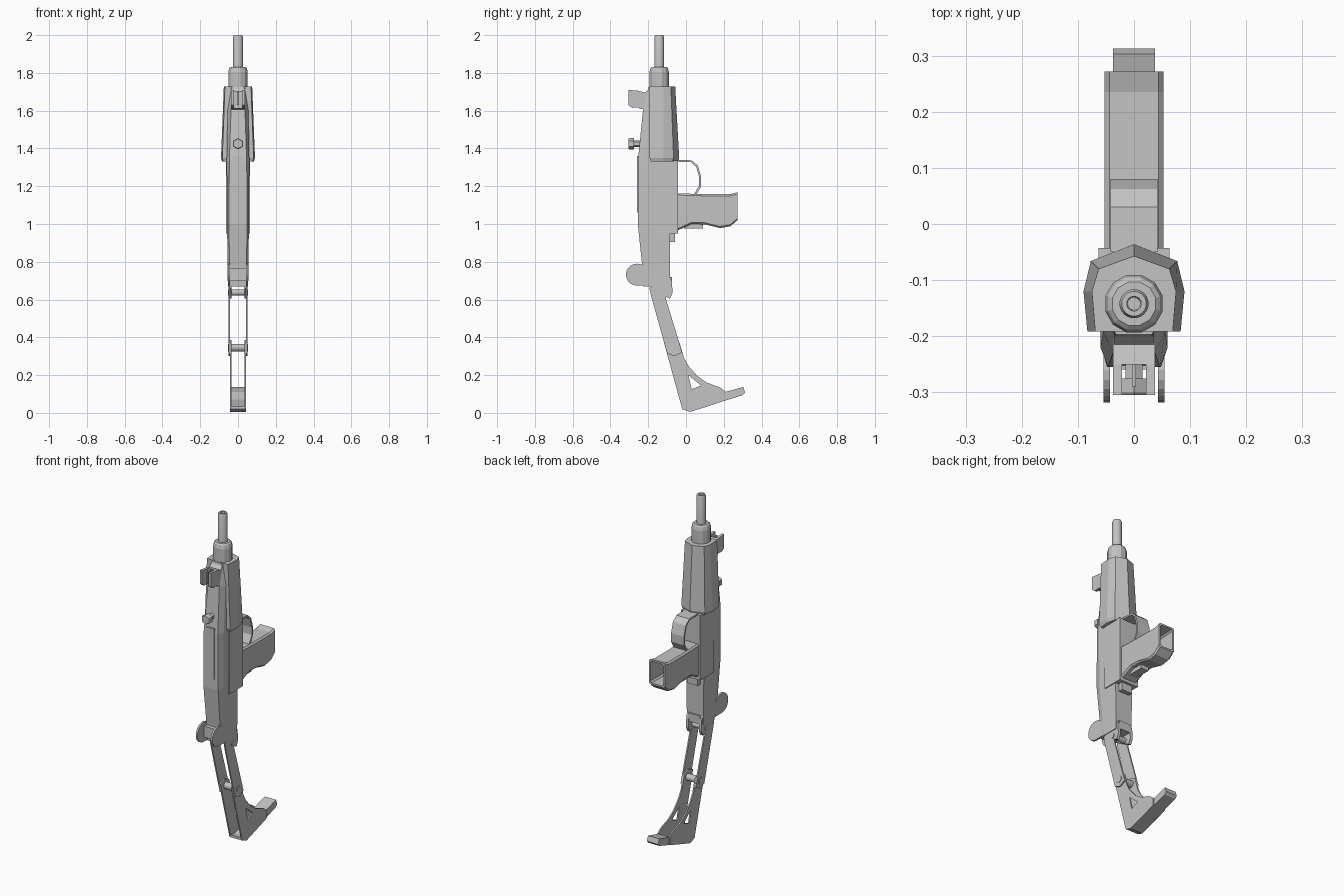
import bpy, bmesh, math
from mathutils import Matrix, Vector

cube = bpy.data.objects.get("Cube")
if cube:
    bpy.data.objects.remove(cube, do_unlink=True)

# Single flat grey
grey = bpy.data.materials.new("plain_grey")
grey.use_nodes = True
tone = (0.55, 0.55, 0.55, 1)
grey.diffuse_color = tone
grey.node_tree.nodes["Principled BSDF"].inputs["Base Color"].default_value = tone


def finish(name, bm):
    bmesh.ops.recalc_face_normals(bm, faces=bm.faces)
    mesh = bpy.data.meshes.new(name)
    bm.to_mesh(mesh)
    bm.free()
    mesh.materials.append(grey)
    obj = bpy.data.objects.new(name, mesh)
    bpy.context.collection.objects.link(obj)
    return obj


def loft(name, rings):
    """Skin a list of equal closed rings and cap both ends."""
    bm = bmesh.new()
    rows = [[bm.verts.new(p) for p in ring] for ring in rings]
    n = len(rows[0])
    for a, b in zip(rows, rows[1:]):
        for i in range(n):
            j = (i + 1) % n
            bm.faces.new((a[i], a[j], b[j], b[i]))
    bm.faces.new(rows[0])
    bm.faces.new(rows[-1])
    return finish(name, bm)


def plate(name, outline, x0, x1):
    """Extrude a side outline of (y, z) points from x0 to x1."""
    return loft(name, [[(x, y, z) for y, z in outline] for x in (x0, x1)])


def pair(name, outline, x0, x1):
    return [plate("left_" + name, outline, x0, x1),
            plate("right_" + name, outline, -x1, -x0)]


def box(name, x, y0, y1, z0, z1):
    return plate(name, [(y0, z0), (y1, z0), (y1, z1), (y0, z1)], -x, x)


def lathe(name, profile, y, sides):
    rings = [[(r * math.cos(t), y + r * math.sin(t), z)
              for t in [2 * math.pi * (k + 0.5) / sides for k in range(sides)]]
             for r, z in profile]
    return loft(name, rings)


def pin(name, y, z, r, half, sides=12):
    ring = [(y + r * math.cos(2 * math.pi * k / sides),
             z + r * math.sin(2 * math.pi * k / sides)) for k in range(sides)]
    return plate(name, ring, -half, half)


def mirrored(half):
    return half + [(-x, y) for x, y in reversed(half) if x > 0]


def smooth(obj):
    bpy.ops.object.select_all(action='DESELECT')
    obj.select_set(True)
    bpy.context.view_layer.objects.active = obj
    bpy.ops.object.shade_smooth_by_angle(angle=math.radians(40))


# Barrel with a hollow muzzle, and its nut
smooth(lathe("barrel", [(0.026, 1.7), (0.026, 1.99), (0.022, 2.0), (0.013, 2.0),
                        (0.011, 1.9)], -0.142, 20))
lathe("barrel_nut", [(0.053, 1.7), (0.053, 1.805), (0.048, 1.825), (0.04, 1.832)],
      -0.142, 12)

# Receiver: height, front y, front half width, side half width
sections = [(0.67, -0.225, 0.045, 0.054), (0.78, -0.232, 0.045, 0.055),
            (1.0, -0.255, 0.048, 0.058), (1.33, -0.255, 0.046, 0.06),
            (1.6, -0.228, 0.037, 0.055), (1.725, -0.197, 0.032, 0.05)]
loft("receiver", [[(x, y, z) for x, y in mirrored(
    [(wf, yf), (w, yf + 0.035), (w, -0.085)])] for z, yf, wf, w in sections])
box("receiver_cover", 0.025, -0.259, -0.24, 1.06, 1.36)

# Lower frame behind the receiver
box("lower_frame", 0.063, -0.17, -0.043, 0.95, 1.335)
box("frame_latch", 0.035, -0.1, -0.058, 0.905, 0.96)

# Faceted handguard, flaring toward the bottom
low = [(0, -0.036), (0.077, -0.066), (0.09, -0.12), (0.083, -0.192)]
top = [(0, -0.057), (0.063, -0.08), (0.075, -0.12), (0.069, -0.192)]
bottom = [(x * 0.93, y - 0.006) for x, y in low[:3]] + [(0.077, -0.185)]
loft("handguard", [[(x, y, z) for x, y in mirrored(half)]
                   for half, z in ((bottom, 1.33), (low, 1.35), (top, 1.728))])

# Front sight: solid foot, two ears and a post
foot = [(-0.25, 1.612), (-0.19, 1.6), (-0.19, 1.725), (-0.215, 1.695), (-0.25, 1.705)]
ear = [(-0.305, 1.63), (-0.285, 1.615), (-0.225, 1.62), (-0.2, 1.7),
       (-0.215, 1.695), (-0.25, 1.705), (-0.305, 1.71)]
plate("front_sight_foot", foot, -0.036, 0.036)
pair("front_sight_ear", ear, 0.021, 0.037)
box("front_sight_post", 0.004, -0.29, -0.24, 1.63, 1.7)

# Rear sight: rounded ears and a leaf between them
arc = [(-0.26 + 0.058 * math.cos(a), 0.732 + 0.058 * math.sin(a))
       for a in [math.pi * (0.5 + k / 10) for k in range(11)]]
pair("rear_sight_ear", arc + [(-0.2, 0.674), (-0.2, 0.76), (-0.23, 0.785)], 0.043, 0.054)
box("rear_sight_leaf", 0.044, -0.255, -0.2, 0.7, 0.765)


# Hexagonal charging knob on a stem
def hexagon(r, y):
    return [(r * math.sin(k * math.pi / 3), y, 1.425 + r * math.cos(k * math.pi / 3))
            for k in range(6)]


loft("charging_knob", [hexagon(0.018, -0.24), hexagon(0.018, -0.275),
                       hexagon(0.03, -0.275), hexagon(0.03, -0.3),
                       hexagon(0.026, -0.305)])

# Trigger guard and trigger
guard = [(-0.05, 1.34), (0.03, 1.337), (0.062, 1.31), (0.08, 1.25), (0.08, 1.2),
         (0.055, 1.155), (0.044, 1.16), (0.07, 1.203), (0.07, 1.248),
         (0.054, 1.303), (0.027, 1.327), (-0.05, 1.33)]
plate("trigger_guard", guard, -0.042, 0.042)


# Grip with chamfered corners and a hollow end
def grip_ring(y, z0, z1, w=0.053, c=0.009):
    half = [(w - c, z0), (w, z0 + c), (w, z1 - c), (w - c, z1)]
    return [(x, y, z) for x, z in mirrored(half)]


loft("grip", [grip_ring(-0.06, 0.965, 1.162), grip_ring(-0.04, 0.968, 1.162),
              grip_ring(0.03, 1.0, 1.16), grip_ring(0.1, 0.998, 1.158),
              grip_ring(0.18, 0.978, 1.158), grip_ring(0.235, 0.988, 1.158),
              grip_ring(0.272, 1.02, 1.168), grip_ring(0.272, 1.03, 1.158, 0.043),
              grip_ring(0.1, 1.03, 1.148, 0.043)])
box("grip_safety", 0.025, -0.01, 0.09, 0.976, 1.02)

# Hinge lugs and pins for the folding stock
lug = [(-0.13, 0.72), (-0.085, 0.72), (-0.075, 0.7), (-0.071, 0.635), (-0.085, 0.605),
       (-0.12, 0.62), (-0.19, 0.66)]
pair("hinge_lug", lug, 0.034, 0.05)
box("hinge_block", 0.04, -0.1, -0.075, 0.67, 0.72)
pin("upper_hinge_pin", -0.12, 0.638, 0.016, 0.054)
pin("middle_hinge_pin", -0.065, 0.345, 0.02, 0.053)

# Stock: outer upper arms, inner lower plates
arm = [(-0.195, 0.665), (-0.185, 0.62), (-0.1, 0.315), (-0.06, 0.3), (-0.02, 0.32),
       (-0.107, 0.605), (-0.105, 0.665)]
pair("stock_arm", arm, 0.042, 0.05)
lower = [(-0.116, 0.37), (-0.02, 0.02), (0.02, 0.005), (0.1, 0.03), (0.21, 0.066),
         (0.21, 0.112), (0.18, 0.135), (0.11, 0.16), (0.06, 0.195), (0.012, 0.25),
         (-0.01, 0.29), (-0.034, 0.37), (-0.075, 0.385)]
cutter = plate("window_cutter", [(0.013, 0.2), (0.03, 0.125), (0.08, 0.145)], -0.1, 0.1)
cutter.hide_render = True
for side in pair("stock_plate", lower, 0.034, 0.042):
    cut = side.modifiers.new("window", 'BOOLEAN')
    cut.operation = 'DIFFERENCE'
    cut.object = cutter
    bpy.context.view_layer.objects.active = side
    bpy.ops.object.modifier_apply(modifier="window")
bpy.data.objects.remove(cutter, do_unlink=True)

# Butt floor running out to the toe
floor = [(-0.02, 0.02), (0.02, 0.006), (0.1, 0.031), (0.3, 0.094), (0.313, 0.108),
         (0.303, 0.137), (0.205, 0.11), (0.15, 0.07), (0.02, 0.03), (-0.02, 0.035)]
plate("butt_plate", floor, -0.037, 0.037)
